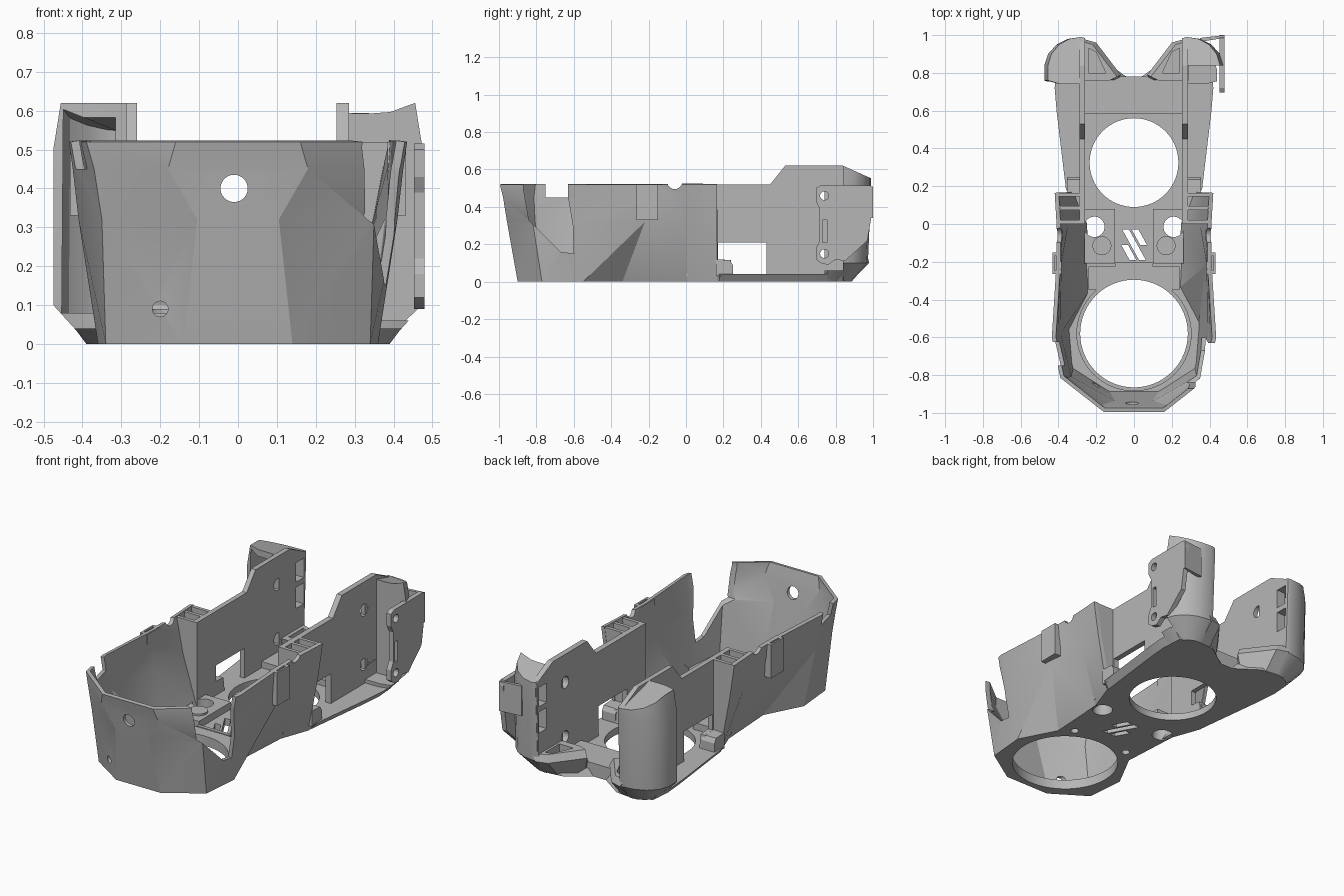
import bpy, bmesh, math

if "Cube" in bpy.data.objects:
    bpy.data.objects.remove(bpy.data.objects["Cube"])

grey = bpy.data.materials.new("plain grey")
grey.diffuse_color = (0.47, 0.47, 0.47, 1)
grey.use_nodes = True
grey.node_tree.nodes["Principled BSDF"].inputs["Base Color"].default_value = grey.diffuse_color


def finish(name, bm, outward=True):
    if outward:
        bmesh.ops.recalc_face_normals(bm, faces=bm.faces)
    me = bpy.data.meshes.new(name)
    bm.to_mesh(me)
    bm.free()
    ob = bpy.data.objects.new(name, me)
    bpy.context.collection.objects.link(ob)
    me.materials.append(grey)
    return ob


def loft(name, rings):
    """Closed solid through rings of equal point count."""
    bm = bmesh.new()
    vs = [[bm.verts.new(p) for p in r] for r in rings]
    n = len(rings[0])
    for a, b in zip(vs, vs[1:]):
        for i in range(n):
            j = (i + 1) % n
            bm.faces.new((a[i], a[j], b[j], b[i]))
    bm.faces.new(vs[0][::-1])
    bm.faces.new(vs[-1])
    return finish(name, bm)


def prism(name, pts, lo, hi, axis):
    """Extrude a 2D outline along an axis (remaining axes in x, y, z order)."""
    def put(p, h):
        c = list(p)
        c.insert("xyz".index(axis), h)
        return c
    return loft(name, [[put(p, h) for p in pts] for h in (lo, hi)])


def box(name, x0, x1, y0, y1, z0, z1):
    return prism(name, [(x0, y0), (x1, y0), (x1, y1), (x0, y1)], z0, z1, "z")


def disc(name, a, b, r, lo, hi, axis, n=48):
    return prism(name, [(a + r * math.cos(2 * math.pi * i / n), b + r * math.sin(2 * math.pi * i / n))
                        for i in range(n)], lo, hi, axis)


def apply(ob, mod):
    bpy.context.view_layer.objects.active = ob
    bpy.ops.object.modifier_apply(modifier=mod.name)


def cut(ob, *cutters):
    for c in cutters:
        m = ob.modifiers.new("cut", 'BOOLEAN')
        m.operation, m.solver, m.object = 'DIFFERENCE', 'EXACT', c
        apply(ob, m)
        bpy.data.objects.remove(c)


# faceted front tub: columns of points at four heights on the right half
cols = [((.14, -.90), (.105, -.957), (.18, -.978), (.16, -.995)),
        ((.34, -.77), (.35, -.82), (.37, -.825), (.39, -.815)),
        ((.36, -.55), (.41, -.58), (.425, -.59), (.435, -.60)),
        ((.25, -.34), (.40, -.22), (.406, -.21), (.41, -.20)),
        ((.27, .0), (.37, .0), (.395, .0), (.41, .0)),
        ((.33, .165), (.39, .165), (.41, .165), (.42, .165))]
heights = (0, .32, .45, .52)
path = [[(-x, y) for x, y in c] for c in reversed(cols)] + [list(c) for c in cols]
bm = bmesh.new()
grid = [[bm.verts.new((x, y, z)) for (x, y), z in zip(c, heights)] for c in path]
for i, (a, b) in enumerate(zip(grid, grid[1:])):
    # creases fan out from the middle of the waist column
    if i in (2, 8):
        bm.faces.new((a[0], b[0], b[1])), bm.faces.new((a[0], b[1], a[1]))
    elif i in (1, 9) or i in (1, 9):
        bm.faces.new((a[0], b[0], a[1] if i == 9 else b[1]))
        bm.faces.new((b[0], b[1], a[1]) if i == 9 else (a[0], b[1], a[1]))
    else:
        bm.faces.new((a[0], b[0], b[1], a[1]))
    for k in (1, 2):
        bm.faces.new((a[k], b[k], b[k + 1], a[k + 1]))
bmesh.ops.triangulate(bm, faces=bm.faces[:])
tub = finish("front_tub", bm, False)
m = tub.modifiers.new("wall", 'SOLIDIFY')
m.thickness, m.offset = .022, -1
apply(tub, m)
side_gap = [(-.87, .6), (-.87, .5), (-.84, .33), (-.67, .16), (-.60, .15), (-.605, .3), (-.63, .45), (-.63, .6)]
cut(tub,
    prism("gap", side_gap, .2, .6, "x"),
    box("notch", -.6, -.2, -.75, -.625, .45, .6),
    disc("saddle", -.06, .535, .04, -.6, .6, "x"),
    disc("front_hole", -.01, .40, .035, -1.2, -.7, "y"),
    disc("small_hole", -.20, .09, .02, -1.2, -.6, "y"))

# floor plate with flared rear edge
right = [(*c[0], 0) for c in cols]
rear = [(.36, .18), (.41, .60), (.42, .72), (.41, .84), (.28, .88), (.20, .87), (.07, .78)]


def floor_ring(z, inset):
    half = [(x, y, z) for x, y, _ in right] + [(x - inset, y, z) for x, y in rear]
    return half + [(-x, y, z) for x, y, z in reversed(half)]


floor = loft("floor_plate", [floor_ring(0, .03), floor_ring(.04, 0)])
cut(floor, disc("h", 0, -.58, .285, -.1, .2, "z", 64), disc("h", 0, .325, .235, -.1, .2, "z", 64))

# raised mounting pads on both sides of the centre
for s in (-1, 1):
    xs = sorted((s * .10, s * .262))
    pad = box("mounting_pad", *xs, -.21, .08, .035, .08)
    cut(pad, disc("h", 0, .325, .235, -.1, .2, "z", 64))
    for ob in (pad, floor):
        cut(ob, disc("h", s * .21, -.015, .054, -.1, .2, "z"))
    disc("boss", s * .17, -.115, .05, .07, .09, "z")
    cut(floor, disc("h", s * .18, -.285, .022, -.1, .2, "z", 24))

# slanted vent slots
for x, y0, y1 in ((-.05, -.19, -.11), (0, -.19, -.03), (.05, -.11, -.03)):
    k = .55
    pts = [(x - k * (y0 + .11) - .018, y0), (x - k * (y0 + .11) + .018, y0),
           (x - k * (y1 + .11) + .018, y1), (x - k * (y1 + .11) - .018, y1)]
    cut(floor, prism("slot", pts, -.1, .2, "z"))

# raised steps in front of and behind the openings
box("centre_step", -.10, .10, -.225, -.205, .035, .06)
step = box("front_step", -.24, .24, -.35, -.225, .035, .055)
cut(step, disc("h", 0, -.58, .285, -.1, .2, "z", 64))
box("rear_bar", -.26, .26, .585, .78, .035, .075)

# collar lip around the front opening
collar = disc("front_collar", 0, -.58, .305, .03, .055, "z", 64)
cut(collar, disc("h", 0, -.58, .285, -.1, .2, "z", 64))

wall_profile = [(0, .03), (.88, .03), (.965, .1), (.985, .55), (.84, .62), (.53, .62), (.45, .52), (0, .52)]
fan = [(.26, .74), (.40, .74), (.475, .76), (.475, .84), (.455, .90), (.41, .95), (.35, .98), (.28, .99), (.26, .985)]

for s in (-1, 1):
    # tall rear side wall with window and screw holes
    inner, outer = (.253, .285) if s > 0 else (.26, .288)
    wall = prism("side_wall", wall_profile, *sorted((s * inner, s * outer)), "x")
    lims = sorted((s * .2, s * .32))
    cut(wall,
        prism("window", [(.25, .04), (.43, .04), (.43, .21), (.172, .21), (.172, .12), (.24, .115)], *lims, "x"),
        disc("hole", .73, .46, .034, *lims, "x", 32),
        disc("hole", .73, .15, .034, *lims, "x", 32))

    # rounded tab at the foot of the window
    prism("window_tab", [(.16, .03), (.25, .03), (.25, .09), (.235, .115), (.16, .12)],
          *sorted((s * .27, s * .355)), "x")

    # bulkheads closing the side pockets
    for y in (0, .075, .145):
        b = .275 + .3 * y
        prism("pocket_bulkhead", [(s * .262, .02), (s * b, .02), (s * (.355 + .1 * y), .32), (s * .40, .52),
                                  (s * .262, .52)], y, y + .02, "y")

    # outer clip housing on the tub
    clip = box("side_clip", *sorted((s * .385, s * .432)), -.265, -.15, .33, .52)
    cut(clip, box("slot", *sorted((s * .405, s * .422)), -.245, -.17, .36, .6))

    # rear lug, tapered at the base and sloped on top
    def ring(z, kx, dy):
        return [(s * (.26 + (x - .26) * kx), .74 + (y - .74) * dy, z) for x, y in fan]
    top = [(s * (.26 + (x - .26) * .91), y, min(.62, .62 - (y - .84) * .45)) for x, y in fan]
    lug = loft("rear_lug", [ring(.0, .58, .58), ring(.1, 1, .93), ring(.5, 1, 1), top])
    if s < 0:
        # deep pocket under a thin sloping cap
        pocket = [(.315, .60), (.452, .60), (.454, .83), (.435, .89), (.39, .93), (.34, .955), (.315, .96)]
        low = [(s * x, .7 + (y - .7) * .9, .08) for x, y in pocket]
        high = [(s * (.315 + (x - .315) * .97), y, min(.603, .603 - (y - .84) * .45)) for x, y in pocket]
        cut(lug, loft("pocket", [low, high]))
    else:
        # open in front of a solid back
        cut(lug, box("opening", .284, .6, .6, .84, .06, .8))
    for z0, z1 in ((.26, .38), (.41, .52)):
        for ob in (lug, wall):
            cut(ob, box("slot", *sorted((s * .2, s * .32)), .895, .965, z0, z1))

    # low angled tail foot
    foot = [(.09, .74), (.09, .79), (.20, .87), (.27, .88), (.27, .74)]
    crest = [(.11, .77), (.07, .79), (.20, .96), (.27, .98), (.27, .77)]
    tail = loft("tail_foot", [[(s * x, y, 0) for x, y in foot], [(s * x, y, .10) for x, y in crest],
                              [(s * (x + .02), y - .01, .14) for x, y in crest]])
    cut(tail, prism("recess", [(s * .15, .80), (s * .24, .80), (s * .24, .93), (s * .20, .91)], .06, .3, "z"))

# screw plate on the right lug
plate_outline = [(.72, .10), (.76, .09), (.80, .12), (.85, .11), (.97, .22), (.99, .34), (1.0, .49), (.985, .515),
                 (.87, .515), (.72, .515), (.695, .50), (.695, .43), (.715, .39), (.715, .22), (.695, .18), (.695, .12)]
plate = prism("screw_plate", plate_outline, .452, .48, "x")
cut(plate, disc("hole", .74, .46, .023, .4, .54, "x", 24), disc("hole", .74, .15, .023, .4, .54, "x", 24),
    box("slot", .4, .54, .73, .755, .21, .33))
prism("plate_return", [(.35, .965), (.48, .985), (.48, 1.0), (.35, .985)], .34, .51, "z")

# smooth shading with sharp edges kept
bpy.ops.object.select_all(action='DESELECT')
for ob in bpy.data.objects:
    ob.select_set(True)
bpy.context.view_layer.objects.active = tub
bpy.ops.object.shade_smooth_by_angle(angle=math.radians(25))
